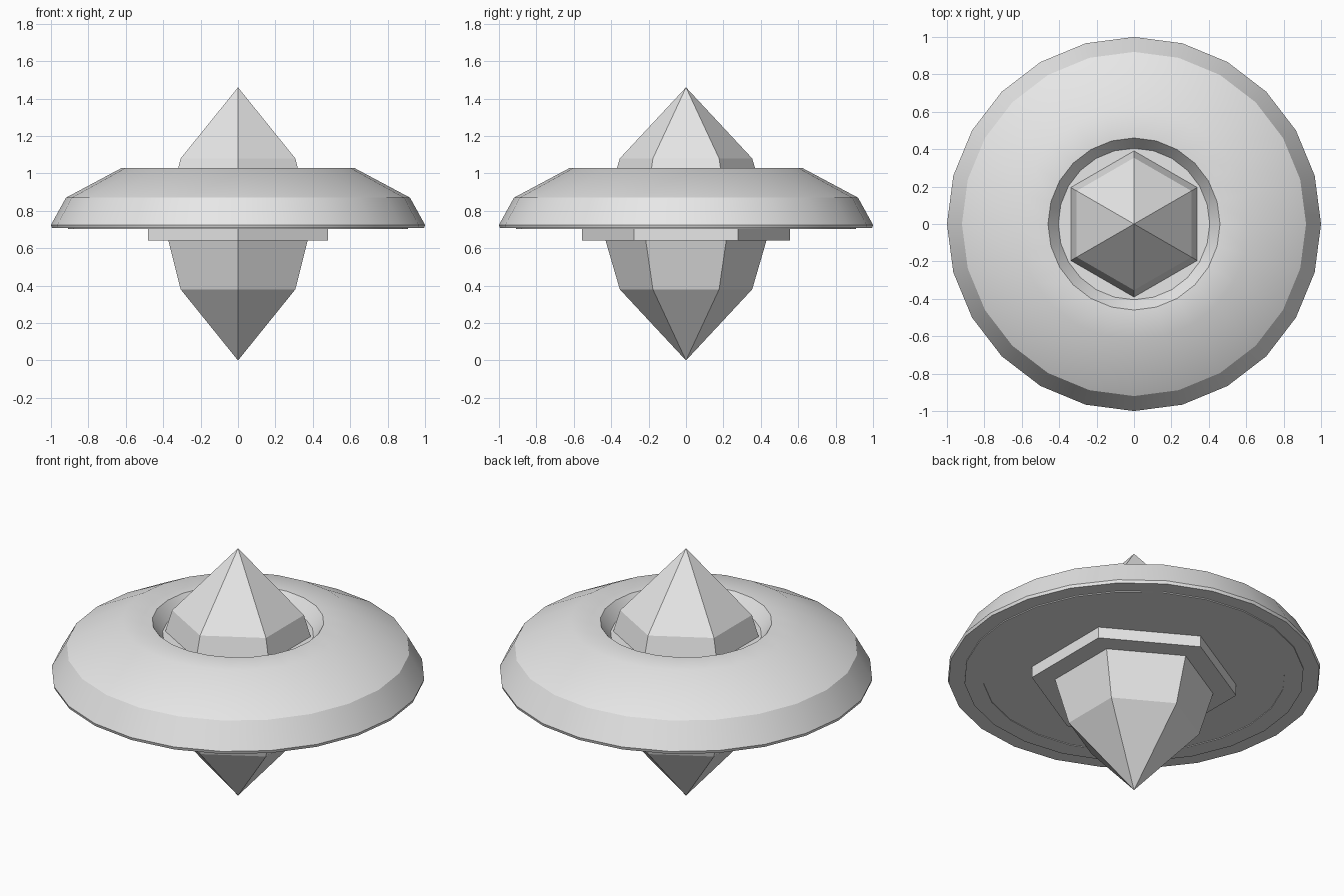
import bpy, bmesh
from math import sin, cos, tau, radians

cube = bpy.data.objects.get("Cube")
if cube:
    bpy.data.objects.remove(cube, do_unlink=True)

grey = bpy.data.materials.new("light_grey")
grey.use_nodes = True
grey.diffuse_color = (0.8, 0.8, 0.8, 1)
grey.node_tree.nodes["Principled BSDF"].inputs["Base Color"].default_value = grey.diffuse_color


def lathe(name, profile, sides, smooth=False):
    """Revolve (radius, height) points about z; a zero radius makes a tip."""
    bm = bmesh.new()
    rings = []
    for r, z in profile:
        if r == 0:
            rings.append([bm.verts.new((0, 0, z))] * sides)
        else:
            # One corner always lies on the y axis
            rings.append([bm.verts.new((r * sin(tau * i / sides), r * cos(tau * i / sides), z))
                          for i in range(sides)])
    for a, b in zip(rings, rings[1:]):
        for i in range(sides):
            j = (i + 1) % sides
            corners = list(dict.fromkeys((a[i], a[j], b[j], b[i])))
            bm.faces.new(corners)
    bmesh.ops.recalc_face_normals(bm, faces=bm.faces)
    mesh = bpy.data.meshes.new(name)
    bm.to_mesh(mesh)
    bm.free()
    mesh.materials.append(grey)
    ob = bpy.data.objects.new(name, mesh)
    bpy.context.collection.objects.link(ob)
    if smooth:
        bpy.ops.object.select_all(action='DESELECT')
        ob.select_set(True)
        bpy.context.view_layer.objects.active = ob
        bpy.ops.object.shade_smooth_by_angle(angle=radians(30))
    return ob


# Saucer: sunken floor, sloped well, flat top, two bevels, stepped underside
lathe("disc", [(0, 0.955), (0.405, 0.955), (0.46, 1.03), (0.62, 1.03),
               (0.92, 0.87), (1.0, 0.725), (0.995, 0.708), (0.91, 0.708),
               (0.91, 0.702), (0.81, 0.702), (0.81, 0.706), (0, 0.706)], 24, True)

# Six-sided crystal running through the middle
lathe("crystal", [(0, 0), (0.354, 0.38), (0.456, 0.73), (0.354, 1.08), (0, 1.46)], 6)

# Hexagonal collar under the disc
lathe("collar", [(0, 0.64), (0.555, 0.64), (0.555, 0.72), (0, 0.72)], 6)
